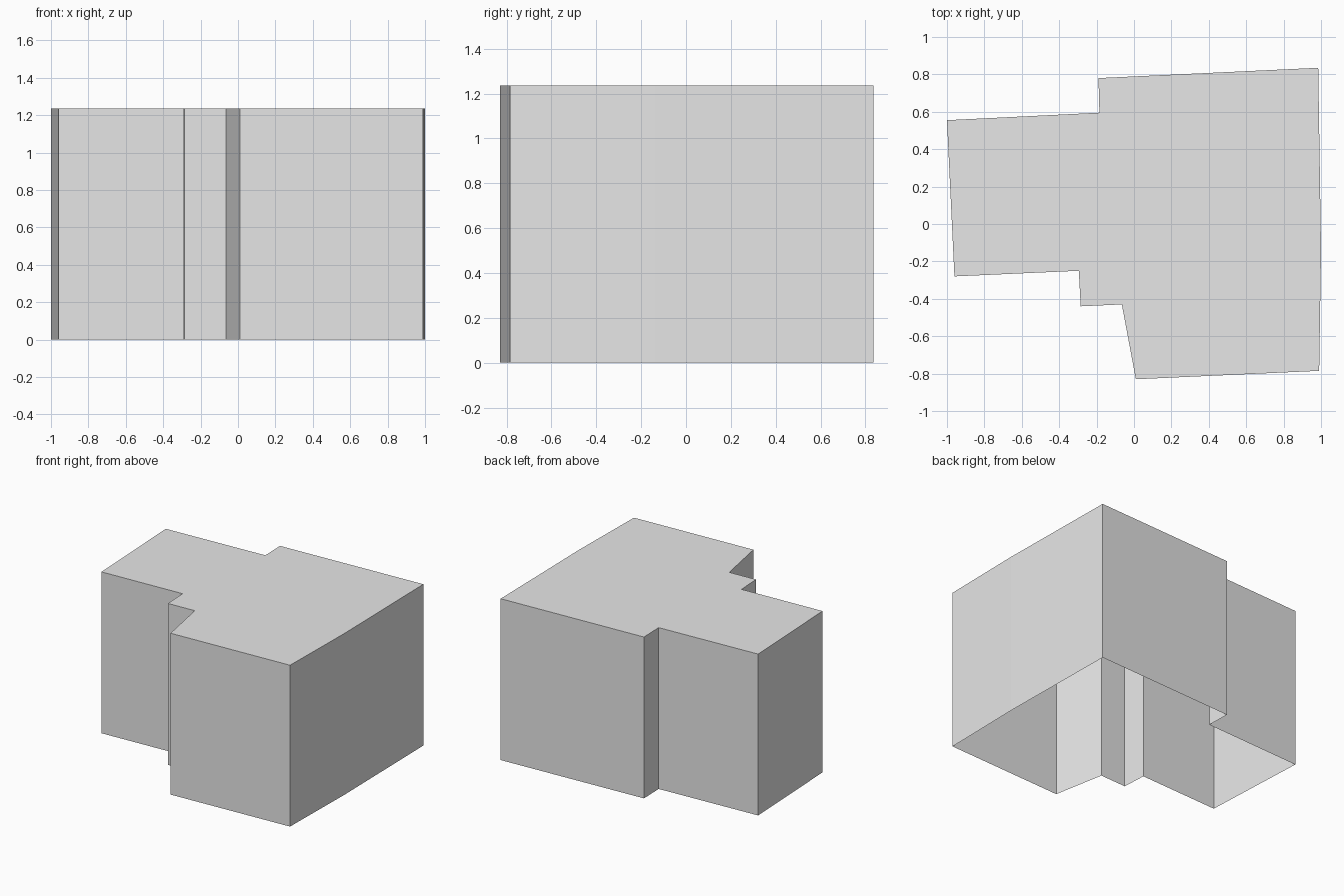
import bpy
import bmesh

cube = bpy.data.objects.get("Cube")
if cube:
    bpy.data.objects.remove(cube, do_unlink=True)

HEIGHT = 1.235

# Floor plan outline, counter-clockwise from the front left corner
PLAN = [
    (-0.96, -0.28), (-0.295, -0.25), (-0.285, -0.44), (-0.065, -0.43),
    (0.01, -0.83), (0.99, -0.785), (1.0, -0.14), (0.985, 0.835),
    (-0.19, 0.78), (-0.185, 0.595), (-1.0, 0.555),
]

# Plain grey for the whole building
grey = bpy.data.materials.new("plain grey")
grey.use_nodes = True
colour = (0.8, 0.8, 0.8, 1)
grey.diffuse_color = colour
shader = next(n for n in grey.node_tree.nodes if n.type == "BSDF_PRINCIPLED")
shader.inputs["Base Color"].default_value = colour

# Walls and flat roof, open underneath
bm = bmesh.new()
base = [bm.verts.new((x, y, 0)) for x, y in PLAN]
top = [bm.verts.new((x, y, HEIGHT)) for x, y in PLAN]
for i in range(len(PLAN)):
    j = (i + 1) % len(PLAN)
    bm.faces.new((base[i], base[j], top[j], top[i]))
bm.faces.new(top)

mesh = bpy.data.meshes.new("building_block")
bm.to_mesh(mesh)
bm.free()
mesh.materials.append(grey)
block = bpy.data.objects.new("building_block", mesh)
bpy.context.collection.objects.link(block)
